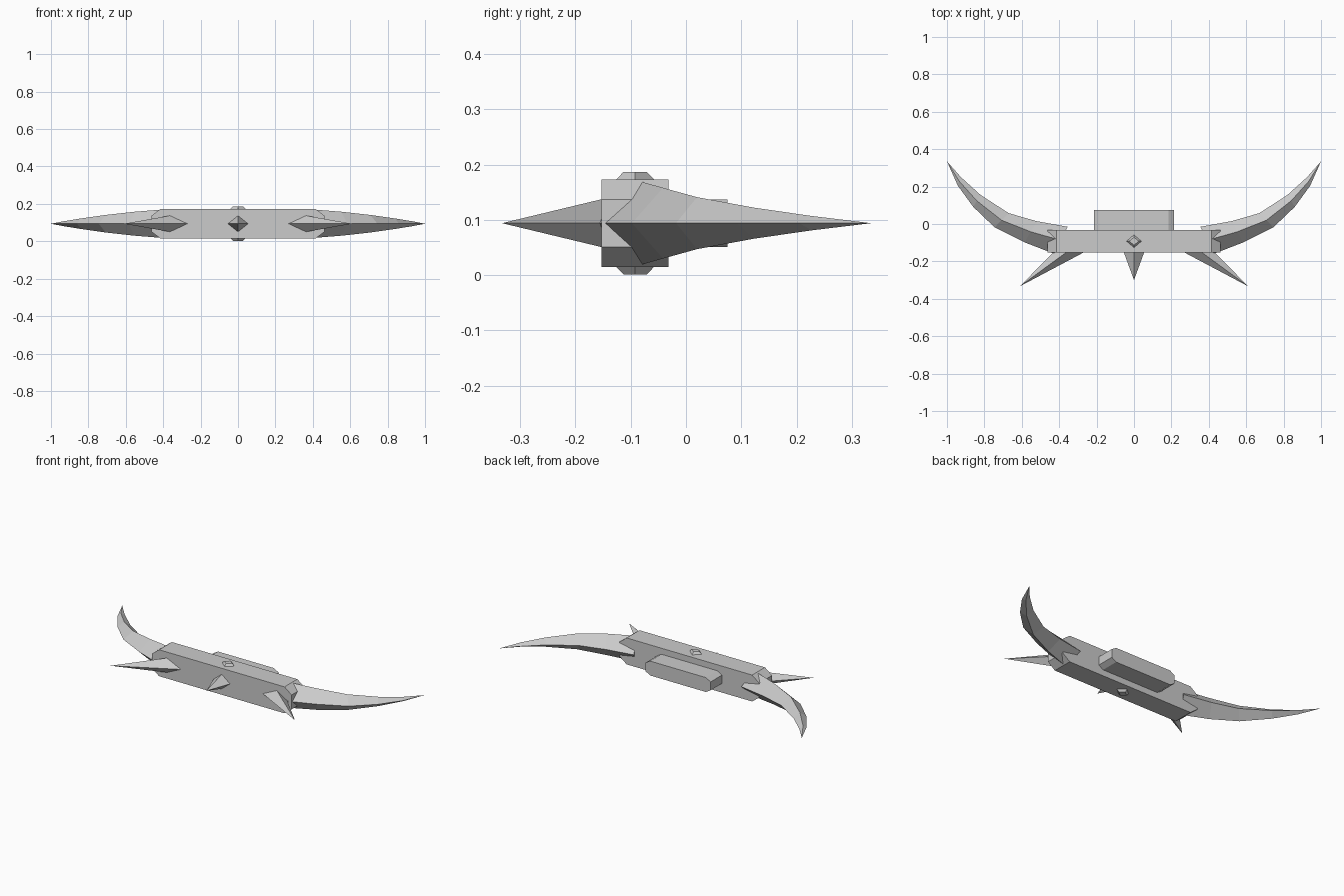
import bpy, bmesh
from mathutils import Vector

if "Cube" in bpy.data.objects:
    bpy.data.objects.remove(bpy.data.objects["Cube"])

ZC = 0.094  # height of the symmetry plane

grey = bpy.data.materials.new("plain grey")
grey.diffuse_color = (0.6, 0.6, 0.6, 1)
grey.use_nodes = True
grey.node_tree.nodes["Principled BSDF"].inputs["Base Color"].default_value = grey.diffuse_color


def loft(name, rings):
    """Skin a list of equal-length rings, closing both ends; a one-point ring is a tip."""
    bm = bmesh.new()
    vs = [[bm.verts.new(Vector(p)) for p in r] for r in rings]
    for a, b in zip(vs, vs[1:]):
        n = len(a)
        for i in range(n):
            j = (i + 1) % n
            bm.faces.new((a[i], a[j], b[0]) if len(b) == 1 else (a[i], a[j], b[j], b[i]))
    for r in (vs[0], vs[-1]):
        if len(r) > 2:
            bm.faces.new(r)
    bmesh.ops.recalc_face_normals(bm, faces=bm.faces)
    me = bpy.data.meshes.new(name)
    bm.to_mesh(me)
    bm.free()
    me.materials.append(grey)
    ob = bpy.data.objects.new(name, me)
    bpy.context.collection.objects.link(ob)
    return ob


def block(name, x_in, x_out, y0, y1, h_in, h_out):
    """Bar along x whose top and bottom slope in at both ends."""
    prof = [(x_in, h_in), (-x_in, h_in), (-x_out, h_out),
            (-x_out, -h_out), (-x_in, -h_in), (x_in, -h_in), (x_out, -h_out), (x_out, h_out)]
    return loft(name, [[(x, y, ZC + z) for x, z in prof] for y in (y0, y1)])


# Main bar and rear grip
block("main_bar", 0.415, 0.462, -0.153, -0.032, 0.079, 0.043)
block("rear_grip", 0.185, 0.215, -0.04, 0.075, 0.043, 0.025)


# Front spikes with diamond bases
def spike(name, xl, xm, xr, tip):
    y = -0.15
    base = [(xl, y, ZC), (xm, y, ZC + 0.044), (xr, y, ZC), (xm, y, ZC - 0.044)]
    return loft(name, [base, [tip]])


spike("centre_spike", -0.055, 0, 0.055, (0, -0.30, ZC))
for s, side in ((1, "right"), (-1, "left")):
    spike(side + "_spike", s * 0.265, s * 0.36, s * 0.43, (s * 0.61, -0.333, ZC))

# Diamond studs above and below the bar
for s, side in ((1, "top"), (-1, "bottom")):
    rings = []
    for rx, ry, h in ((0.043, 0.037, 0.076), (0.026, 0.021, 0.093)):
        rings.append([(dx * rx, -0.092 + dy * ry, ZC + s * h)
                      for dx, dy in ((1, 0), (0, 1), (-1, 0), (0, -1))])
    loft(side + "_stud", rings)

# Curved horns: inner edge, outer edge, ridge half height
stations = [((0.355, -0.015), (0.425, -0.160), 0.077),
            ((0.52, 0.015), (0.585, -0.098), 0.064),
            ((0.67, 0.058), (0.745, -0.018), 0.047),
            ((0.82, 0.155), (0.86, 0.092), 0.028),
            ((0.925, 0.25), (0.942, 0.205), 0.013)]
for s, side in ((1, "right"), (-1, "left")):
    rings = []
    for (ix, iy), (ox, oy), h in stations:
        mx, my = (ix + ox) / 2, (iy + oy) / 2
        rings.append([(s * ix, iy, ZC), (s * mx, my, ZC + h),
                      (s * ox, oy, ZC), (s * mx, my, ZC - h)])
    rings.append([(s * 1.0, 0.335, ZC)])
    loft(side + "_horn", rings)
